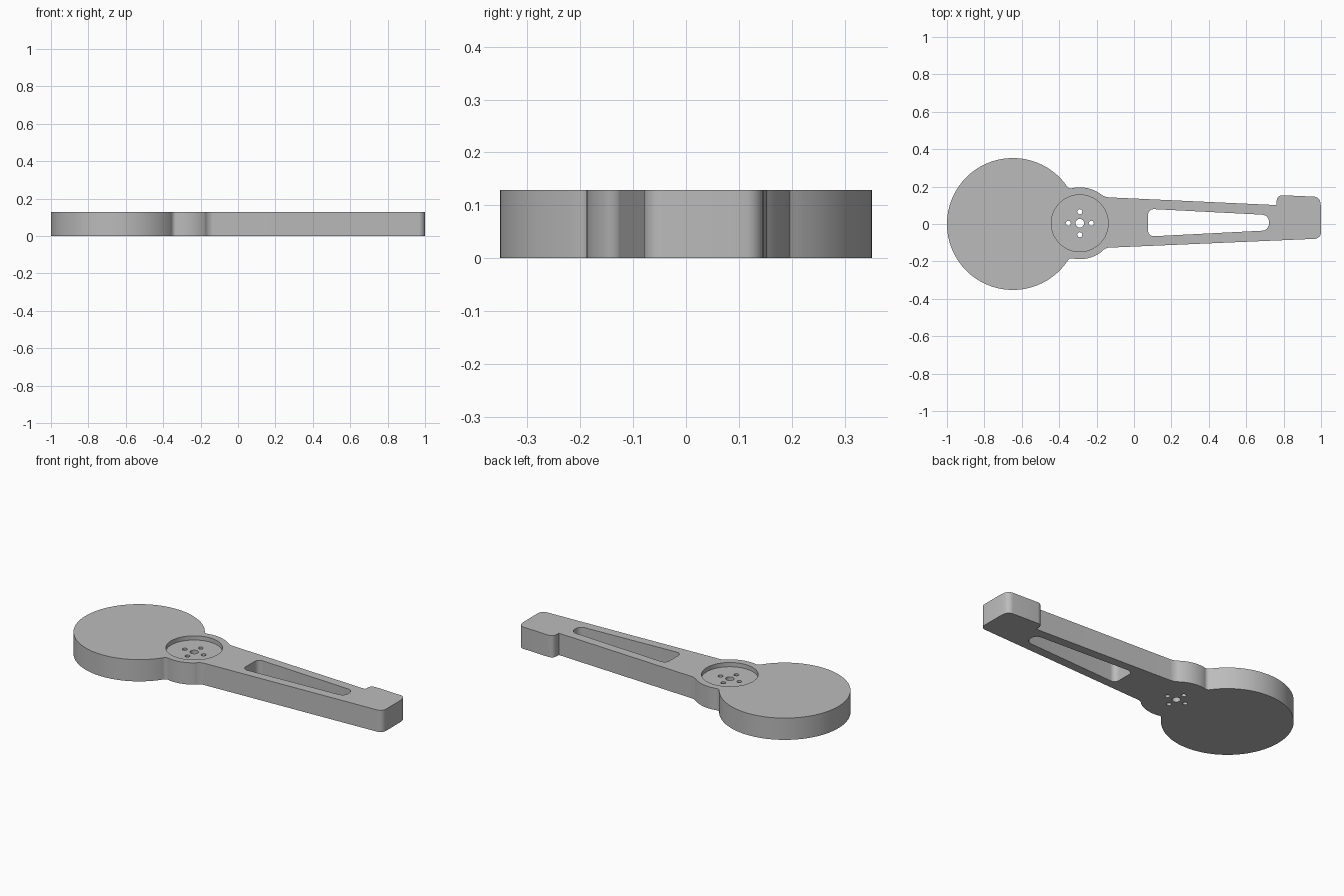
import bpy, bmesh, math
from mathutils import Vector

if "Cube" in bpy.data.objects:
    bpy.data.objects.remove(bpy.data.objects["Cube"])

HEIGHT = 0.129
DISC = (-0.6475, 0.0, 0.3525)
HUB = (-0.29, 0.004, 0.192)


def arc(circle, start, end, n):
    """Points on a circle (x, y, r) between two angles in degrees, unrounded."""
    cx, cy, r = circle
    out = []
    for i in range(n + 1):
        a = math.radians(start + (end - start) * i / n)
        out.append((cx + r * math.cos(a), cy + r * math.sin(a), 0))
    return out


def rounded(points, n=8):
    """Outline from (x, y, cut); corners with a cut are blended with a curve."""
    out = []
    for i, (x, y, cut) in enumerate(points):
        p = Vector((x, y))
        if cut == 0:
            out.append(p)
            continue
        before = Vector(points[i - 1][:2]) - p
        after = Vector(points[(i + 1) % len(points)][:2]) - p
        a = p + before.normalized() * min(cut, before.length * 0.95)
        b = p + after.normalized() * min(cut, after.length * 0.95)
        for k in range(n + 1):
            t = k / n
            # rational curve, close to a circular arc
            w = 2 * t * (1 - t) * 0.75
            s = (1 - t) ** 2 + w + t * t
            out.append((a * (1 - t) ** 2 + p * w + b * t * t) / s)
    return out


def prism(name, outlines, z0, z1):
    """Extrude one or more closed outlines into one object."""
    bm = bmesh.new()
    for outline in outlines:
        low = [bm.verts.new((p[0], p[1], z0)) for p in outline]
        high = [bm.verts.new((p[0], p[1], z1)) for p in outline]
        bm.faces.new(low[::-1])
        bm.faces.new(high)
        for i in range(len(low)):
            j = (i + 1) % len(low)
            bm.faces.new((low[i], low[j], high[j], high[i]))
    bmesh.ops.recalc_face_normals(bm, faces=bm.faces)
    mesh = bpy.data.meshes.new(name)
    bm.to_mesh(mesh)
    bm.free()
    obj = bpy.data.objects.new(name, mesh)
    bpy.context.collection.objects.link(obj)
    return obj


def circle(x, y, r, n):
    return arc((x, y, r), 0, 360 - 360 / n, n - 1)


# Body outline, counter-clockwise: disc, lower hub, arm, raised tip, upper hub
outline = rounded(
    arc(DISC, 34.5, 325.5, 110)
    + [(-0.346, -0.180, 0.02)]
    + arc(HUB, 258, 307, 16)
    + [(-0.158, -0.1275, 0.025),
       (0.998, -0.078, 0.032), (1.0, -0.045, 0), (1.0, 0.09, 0),
       (0.992, 0.145, 0.03), (0.763, 0.155, 0.032),
       (0.763, 0.101, 0), (-0.158, 0.1435, 0.025)]
    + arc(HUB, 53, 102, 16)
    + [(-0.346, 0.186, 0.02)])
body = prism("lever_body", [outline], 0, HEIGHT)

# Tapered slot and the five through holes
slot = rounded([(0.075, -0.067, 0.033), (0.722, -0.034, 0.037),
                (0.722, 0.048, 0.037), (0.075, 0.081, 0.033)])
hx, hy = HUB[:2]
holes = [circle(hx, hy, 0.023, 32)]
for dx, dy in ((1, 0), (0, 1), (-1, 0), (0, -1)):
    holes.append(circle(hx + 0.0615 * dx, hy + 0.0615 * dy, 0.0135, 24))
cutters = [prism("through_cutter", [slot] + holes, -0.1, HEIGHT + 0.1),
           prism("pocket_cutter", [circle(hx, hy, 0.152, 96)],
                 HEIGHT - 0.025, HEIGHT + 0.1)]

# Cut the pocket and openings
bpy.context.view_layer.objects.active = body
for cutter in cutters:
    cutter.hide_render = True
    mod = body.modifiers.new(cutter.name, 'BOOLEAN')
    mod.operation = 'DIFFERENCE'
    mod.solver = 'EXACT'
    mod.object = cutter
    bpy.ops.object.modifier_apply(modifier=mod.name)
    bpy.data.objects.remove(cutter)

# Plain grey
grey = bpy.data.materials.new("light_grey")
grey.diffuse_color = (0.5, 0.5, 0.5, 1)
grey.use_nodes = True
grey.node_tree.nodes["Principled BSDF"].inputs["Base Color"].default_value = grey.diffuse_color
body.data.materials.clear()
body.data.materials.append(grey)

bpy.ops.object.select_all(action='DESELECT')
body.select_set(True)
bpy.ops.object.shade_smooth_by_angle(angle=math.radians(30))
